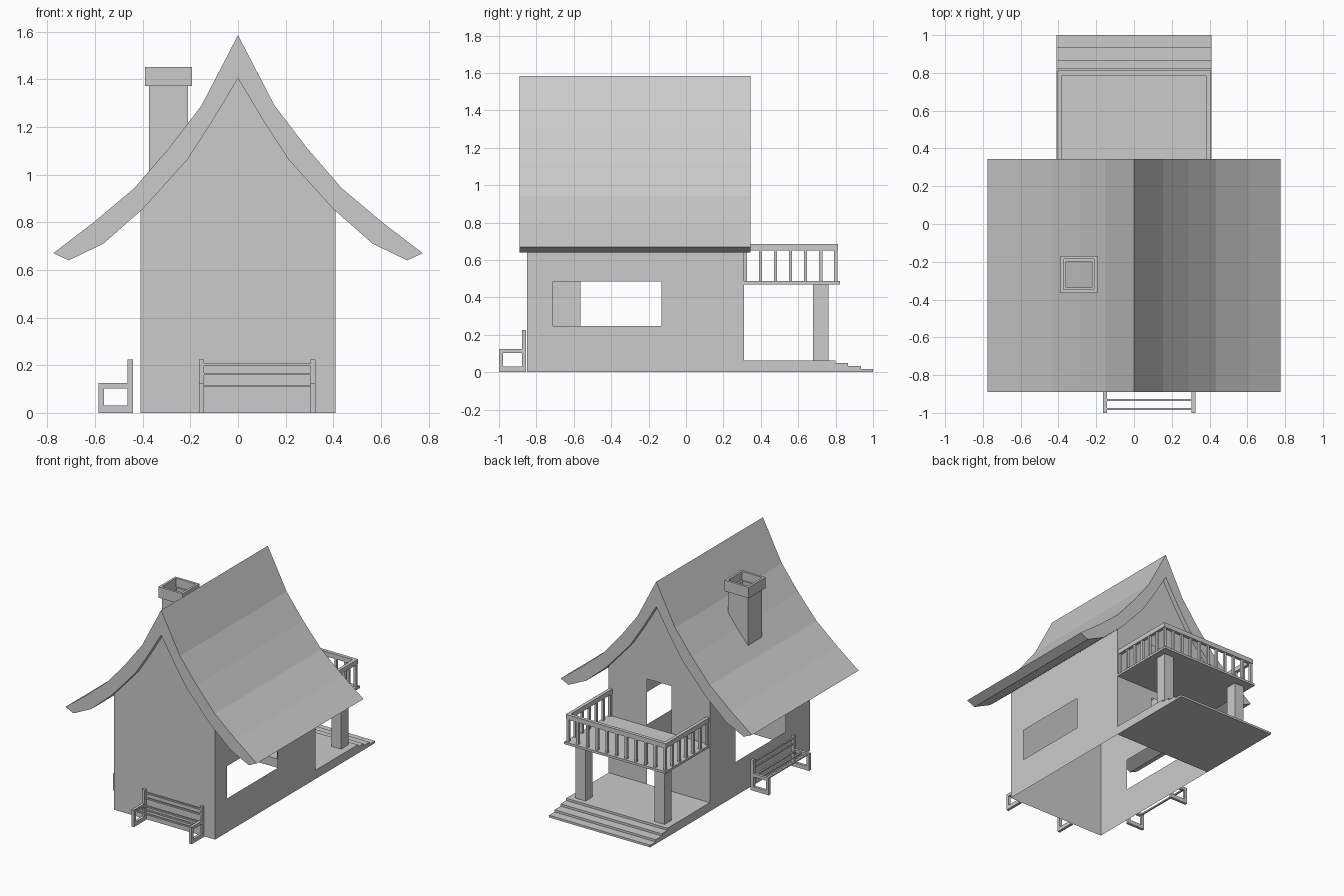
import bpy, bmesh

if "Cube" in bpy.data.objects:
    bpy.data.objects.remove(bpy.data.objects["Cube"])


def finish(name, bm, solid=True):
    if solid:
        bmesh.ops.recalc_face_normals(bm, faces=bm.faces)
    me = bpy.data.meshes.new(name)
    bm.to_mesh(me)
    bm.free()
    ob = bpy.data.objects.new(name, me)
    bpy.context.collection.objects.link(ob)
    return ob


def add_box(bm, x, y, z):
    v = [bm.verts.new((a, b, c)) for a in x for b in y for c in z]
    for f in ((0, 1, 3, 2), (4, 6, 7, 5), (0, 4, 5, 1), (2, 3, 7, 6), (0, 2, 6, 4), (1, 5, 7, 3)):
        bm.faces.new([v[i] for i in f])


def boxes(name, items):
    bm = bmesh.new()
    for b in items:
        add_box(bm, *b)
    return finish(name, bm)


def prism(name, pts, to3d, lo, hi):
    """Extrude a closed 2D profile between two depths."""
    bm = bmesh.new()
    a = [bm.verts.new(to3d(p, lo)) for p in pts]
    b = [bm.verts.new(to3d(p, hi)) for p in pts]
    n = len(pts)
    bm.faces.new(a)
    bm.faces.new(b[::-1])
    for i in range(n):
        bm.faces.new((a[i], b[i], b[(i + 1) % n], a[(i + 1) % n]))
    return finish(name, bm)


def sheet(name, us, vs, holes, to3d, gable=None):
    """Thin wall on a grid of lines, leaving out the cells in holes."""
    bm = bmesh.new()
    g = [[bm.verts.new(to3d(u, v)) for v in vs] for u in us]
    for i in range(len(us) - 1):
        for j in range(len(vs) - 1):
            if (i, j) not in holes:
                bm.faces.new((g[i][j], g[i + 1][j], g[i + 1][j + 1], g[i][j + 1]))
    if gable:
        top = [c[-1] for c in g]
        bm.faces.new(top + [bm.verts.new(to3d(*p)) for p in gable])
    return finish(name, bm)


def mirror_profile(half):
    return half + [(-x, z) for x, z in reversed(half) if x > 0]


# Roof: sweeping curved profile with thickness
outer = mirror_profile([(0, 1.585)])
outer_r = [(0.153, 1.29), (0.288, 1.113), (0.435, 0.943), (0.605, 0.80), (0.775, 0.67)]
inner_r = [(0.71, 0.64), (0.565, 0.71), (0.40, 0.855), (0.212, 1.063), (0.11, 1.22)]
right = outer_r + inner_r
left = [(-x, z) for x, z in reversed(right)]
prism("roof", [(0, 1.585)] + right + [(0, 1.403)] + left,
      lambda p, d: (p[0], d, p[1]), -0.89, 0.345)

# Walls: single sheets with window and door openings
W, Y0, Y1, H = 0.41, -0.85, 0.31, 0.846
gable = [(0.212, 1.063), (0.11, 1.22), (0, 1.403), (-0.11, 1.22), (-0.212, 1.063)]
sheet("front_wall", [-W, W], [0, H], [], lambda u, v: (u, Y0, v), gable)
sheet("back_wall", [-W, -0.1, 0.1, W], [0, 0.064, 0.41, 0.485, 0.834, H],
      [(1, 1), (1, 3)], lambda u, v: (u, Y1, v), gable)
sheet("right_wall", [Y0, -0.71, -0.13, Y1], [0, 0.248, 0.485, H], [(1, 1)],
      lambda u, v: (W, u, v))
sheet("left_wall", [Y0, -0.565, 0.015, Y1], [0, 0.248, 0.485, H], [(1, 1)],
      lambda u, v: (-W, u, v))

# Chimney shaft and cap, both hollow at the top
def tube(name, ro, ri, z0, z1):
    cx, cy = -0.2915, -0.267
    X = [cx - ro, cx - ri, cx + ri, cx + ro]
    Y = [cy - ro, cy - ri, cy + ri, cy + ro]
    z = (z0, z1)
    return boxes(name, [((X[0], X[3]), (Y[0], Y[1]), z), ((X[0], X[3]), (Y[2], Y[3]), z),
                        ((X[0], X[1]), (Y[1], Y[2]), z), ((X[2], X[3]), (Y[1], Y[2]), z)])


tube("chimney_shaft", 0.081, 0.069, 1.0, 1.39)
tube("chimney_cap", 0.098, 0.081, 1.372, 1.452)

# Porch with three steps
prism("porch_steps",
      [(Y1, 0), (1.0, 0), (1.0, 0.016), (0.936, 0.016), (0.936, 0.032), (0.866, 0.032),
       (0.866, 0.048), (0.80, 0.048), (0.80, 0.064), (Y1, 0.064)],
      lambda p, d: (d, p[0], p[1]), -W, W)

# Posts under the balcony
for s, side in ((-1, "left"), (1, "right")):
    boxes(side + "_post", [(sorted((s * 0.28, s * 0.36)), (0.68, 0.762), (0.064, 0.47))])

# Balcony floor
boxes("balcony_floor", [((-W, W), (Y1, 0.824), (0.47, 0.487))])

# Railing: top rail and balusters
R = 0.405
rail = [((-R, R), (0.787, 0.812), (0.65, 0.685))]
for s in (-1, 1):
    rail.append((sorted((s * R, s * (R - 0.025))), (Y1, 0.787), (0.65, 0.685)))
boxes("balcony_rail", rail)
b = 0.009
bars = []
for i in range(7):
    y = 0.318 + i * 0.0803
    for x in (-0.392, 0.392):
        bars.append(((x - b, x + b), (y - b, y + b), (0.487, 0.65)))
for i in range(1, 10):
    x = -0.392 + i * 0.0784
    bars.append(((x - b, x + b), (0.791, 0.809), (0.487, 0.65)))
boxes("balusters", bars)


# Benches: two end frames joined by thin slats (length along local x, front at y=0)
def bench(name, length, loc, turn):
    parts = []
    for x in ((0, 0.02), (length - 0.02, length)):
        parts += [(x, (0, 0.145), (0, 0.03)), (x, (0, 0.145), (0.102, 0.125)),
                  (x, (0, 0.022), (0.03, 0.102)), (x, (0.122, 0.145), (0.03, 0.102)),
                  (x, (0.122, 0.145), (0.125, 0.225))]
    span = (0.02, length - 0.02)
    for y in (0.014, 0.062, 0.110):
        parts.append((span, (y, y + 0.012), (0.108, 0.118)))
    for z in (0.158, 0.197):
        parts.append((span, (0.128, 0.139), (z, z + 0.01)))
    ob = boxes(name, parts)
    ob.location = loc
    ob.rotation_euler[2] = turn
    return ob


bench("front_bench", 0.488, (-0.163, -1.0, 0), 0)
bench("side_bench", 0.488, (-0.585, -0.12, 0), -1.5707963)
